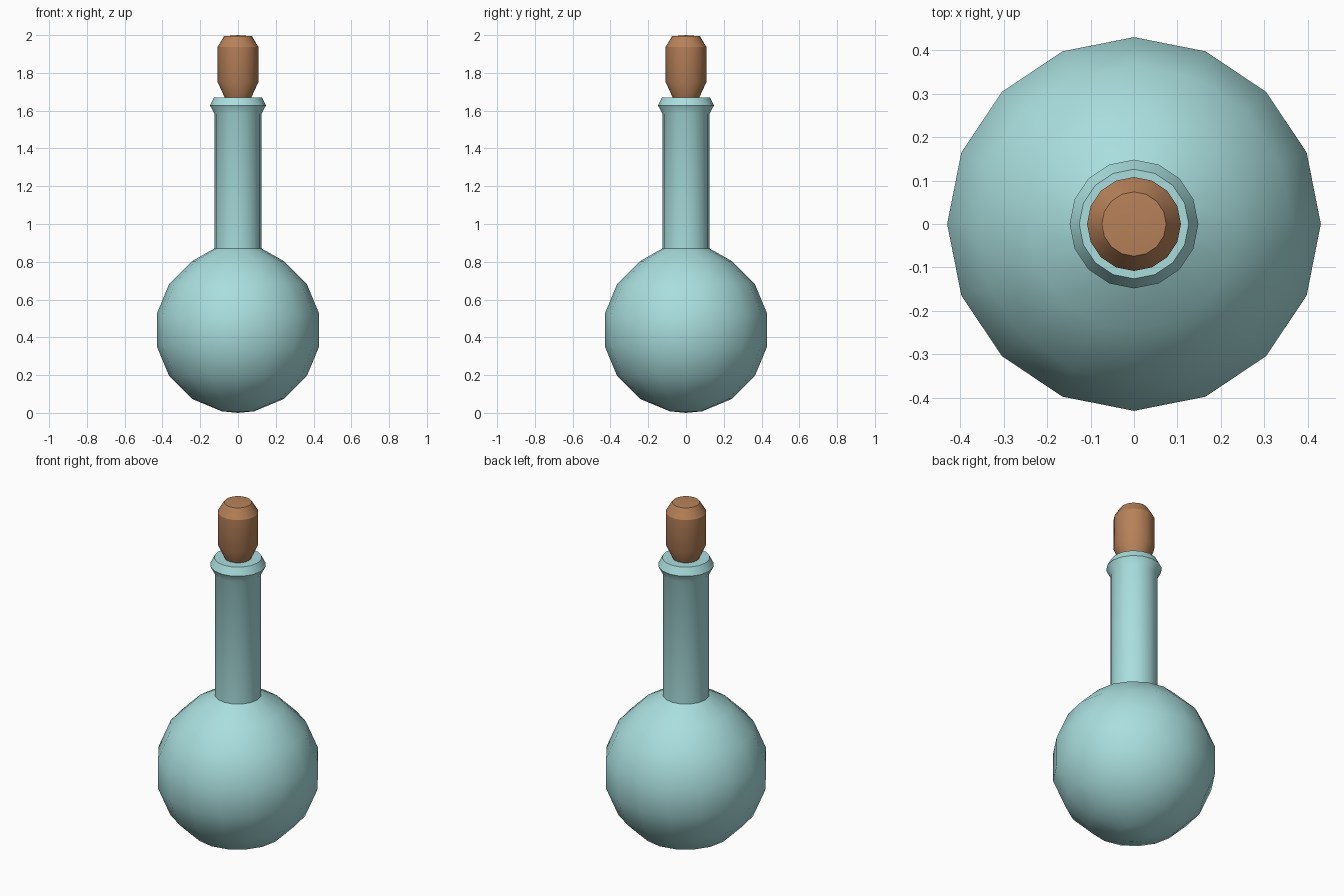
import bpy, bmesh
from math import cos, sin, pi, radians

if "Cube" in bpy.data.objects:
    bpy.data.objects.remove(bpy.data.objects["Cube"])

SIDES = 16


def lathe(name, profile, colour):
    """Revolve (radius, height) points about z; radius 0 makes a pole."""
    bm = bmesh.new()
    rings = []
    for r, z in profile:
        if r == 0:
            rings.append([bm.verts.new((0, 0, z))] * SIDES)
        else:
            rings.append([bm.verts.new((r * cos(2 * pi * i / SIDES),
                                        r * sin(2 * pi * i / SIDES), z))
                          for i in range(SIDES)])
    for low, high in zip(rings, rings[1:]):
        for i in range(SIDES):
            j = (i + 1) % SIDES
            corners = dict.fromkeys((low[i], low[j], high[j], high[i]))
            bm.faces.new(list(corners))
    bmesh.ops.recalc_face_normals(bm, faces=bm.faces)
    mesh = bpy.data.meshes.new(name)
    bm.to_mesh(mesh)
    bm.free()
    obj = bpy.data.objects.new(name, mesh)
    bpy.context.collection.objects.link(obj)
    mat = bpy.data.materials.new(name + "_colour")
    mat.diffuse_color = (*colour, 1)
    mat.use_nodes = True
    mat.node_tree.nodes["Principled BSDF"].inputs["Base Color"].default_value = mat.diffuse_color
    mesh.materials.append(mat)
    bpy.ops.object.select_all(action='DESELECT')
    obj.select_set(True)
    bpy.context.view_layer.objects.active = obj
    bpy.ops.object.shade_smooth_by_angle(angle=radians(30))
    return obj


# Flask: round bulb, straight neck and flared lip
R = 0.4385
bulb = [(0, 0)]
for k in range(7):
    a = radians(-78.75 + 22.5 * k)
    bulb.append((R * cos(a), R + R * sin(a)))
neck = [(0.125, 0.87), (0.125, 1.583), (0.148, 1.628), (0.126, 1.671), (0, 1.671)]
lathe("flask", bulb + neck, (0.40, 0.73, 0.73))

# Cork stopper, tapered at both ends
lathe("cork", [(0, 1.66), (0.066, 1.66), (0.108, 1.752), (0.108, 1.938),
               (0.074, 1.994), (0, 2.0)], (0.47, 0.22, 0.10))
